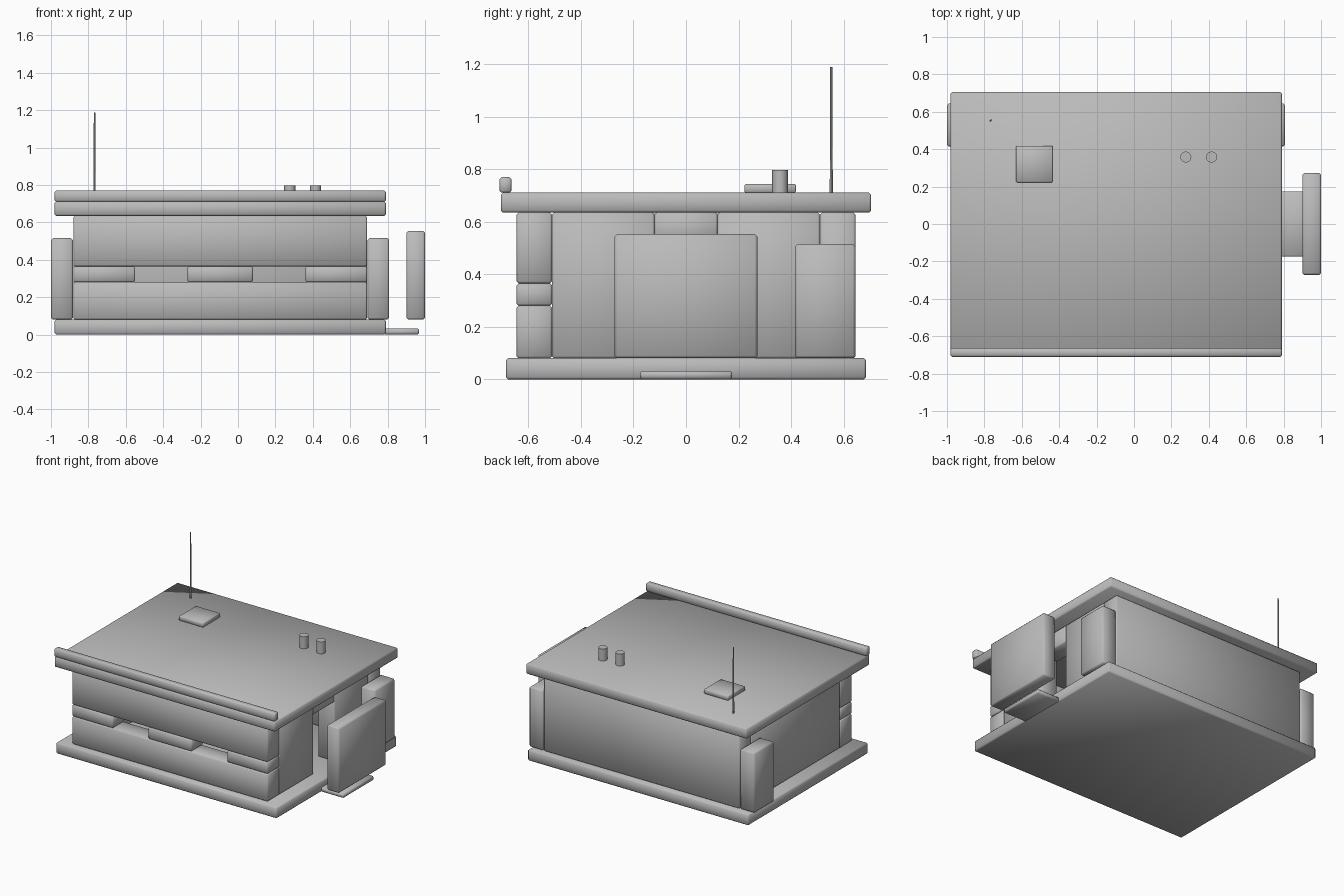
import bpy
import bmesh
from mathutils import Matrix, Vector

cube = bpy.data.objects.get("Cube")
if cube:
    bpy.data.objects.remove(cube, do_unlink=True)

# Single concrete colour
concrete = bpy.data.materials.new("concrete grey")
concrete.use_nodes = True
GREY = (0.5, 0.5, 0.5, 1)
concrete.diffuse_color = GREY
concrete.node_tree.nodes["Principled BSDF"].inputs["Base Color"].default_value = GREY


def finish(name, bm):
    mesh = bpy.data.meshes.new(name)
    bm.to_mesh(mesh)
    bm.free()
    mesh.materials.append(concrete)
    obj = bpy.data.objects.new(name, mesh)
    bpy.context.collection.objects.link(obj)
    bpy.ops.object.select_all(action='DESELECT')
    obj.select_set(True)
    bpy.context.view_layer.objects.active = obj
    return obj


def box(name, x, y, z, bevel=0.008):
    """Slab spanning the given (min, max) ranges, with softened edges."""
    bm = bmesh.new()
    size = Vector((x[1] - x[0], y[1] - y[0], z[1] - z[0]))
    mid = Vector((sum(x), sum(y), sum(z))) / 2
    bmesh.ops.create_cube(bm, size=1, matrix=Matrix.Translation(mid) @ Matrix.Diagonal(size).to_4x4())
    if bevel:
        bmesh.ops.bevel(bm, geom=bm.edges[:], offset=bevel, segments=1,
                        profile=0.5, affect='EDGES')
    obj = finish(name, bm)
    bpy.ops.object.shade_smooth_by_angle(angle=1.0)
    return obj


def rod(name, x, y, z, radius, tip, sides):
    bm = bmesh.new()
    bmesh.ops.create_cone(bm, cap_ends=True, segments=sides, radius1=radius, radius2=tip,
                          depth=z[1] - z[0],
                          matrix=Matrix.Translation((x, y, sum(z) / 2)))
    obj = finish(name, bm)
    bpy.ops.object.shade_smooth_by_angle(angle=0.7)
    return obj


# Main levels and extents
SLAB_X = (-0.98, 0.79)
WALL_X = (-0.88, 0.69)
FLOOR, CEILING, ROOF = 0.08, 0.635, 0.71
SILL, SLOT_TOP = 0.28, 0.365
OUT_Y, IN_Y = 0.645, 0.51
THICK = 0.135
FRONT = (-OUT_Y, -IN_Y)

# Foundation, roof and front parapet
box("foundation_slab", SLAB_X, (-0.685, 0.685), (0, FLOOR))
box("roof_slab", SLAB_X, (-0.705, 0.705), (CEILING, ROOF))
box("roof_parapet", SLAB_X, (-0.71, -0.664), (ROOF, 0.77))

# Front wall with two firing slots between three piers
box("front_wall_lower", WALL_X, FRONT, (FLOOR, SILL))
box("front_wall_upper", WALL_X, FRONT, (SLOT_TOP, CEILING))
for side, span in (("right", (-0.88, -0.55)), ("middle", (-0.27, 0.08)), ("left", (0.36, 0.69))):
    box(f"slot_pier_{side}", span, FRONT, (SILL, SLOT_TOP))

# Back and plain side wall
box("back_wall", WALL_X, (IN_Y, OUT_Y), (FLOOR, CEILING))
box("right_wall", (WALL_X[0], WALL_X[0] + THICK), (-IN_Y, IN_Y), (FLOOR, CEILING))

# Entrance side wall: two panels and a lintel round the doorway
entry_x = (WALL_X[1] - THICK, WALL_X[1])
box("left_wall_front", entry_x, (-IN_Y, -0.12), (FLOOR, CEILING))
box("left_wall_back", entry_x, (0.12, IN_Y), (FLOOR, CEILING))
box("door_lintel", entry_x, (-0.12, 0.12), (0.51, CEILING))

# Blast wall and entrance step
box("blast_wall", (0.9, 1.0), (-0.272, 0.272), (FLOOR, 0.553), 0.01)
box("entrance_step", (0.78, 0.968), (-0.175, 0.175), (0, 0.032))

# Rear buttresses
for side, span in (("right", (-1.0, -0.882)), ("left", (0.692, 0.808))):
    box(f"buttress_{side}", span, (0.415, OUT_Y), (FLOOR, 0.515), 0.01)

# Roof fittings
box("roof_hatch", (-0.63, -0.435), (0.223, 0.418), (ROOF, 0.743), 0.004)
for i, x in enumerate((0.277, 0.415)):
    rod(f"vent_pipe_{i + 1}", x, 0.358, (ROOF, 0.797), 0.03, 0.03, 12)
rod("antenna", -0.767, 0.553, (ROOF, 1.188), 0.006, 0.004, 8)
